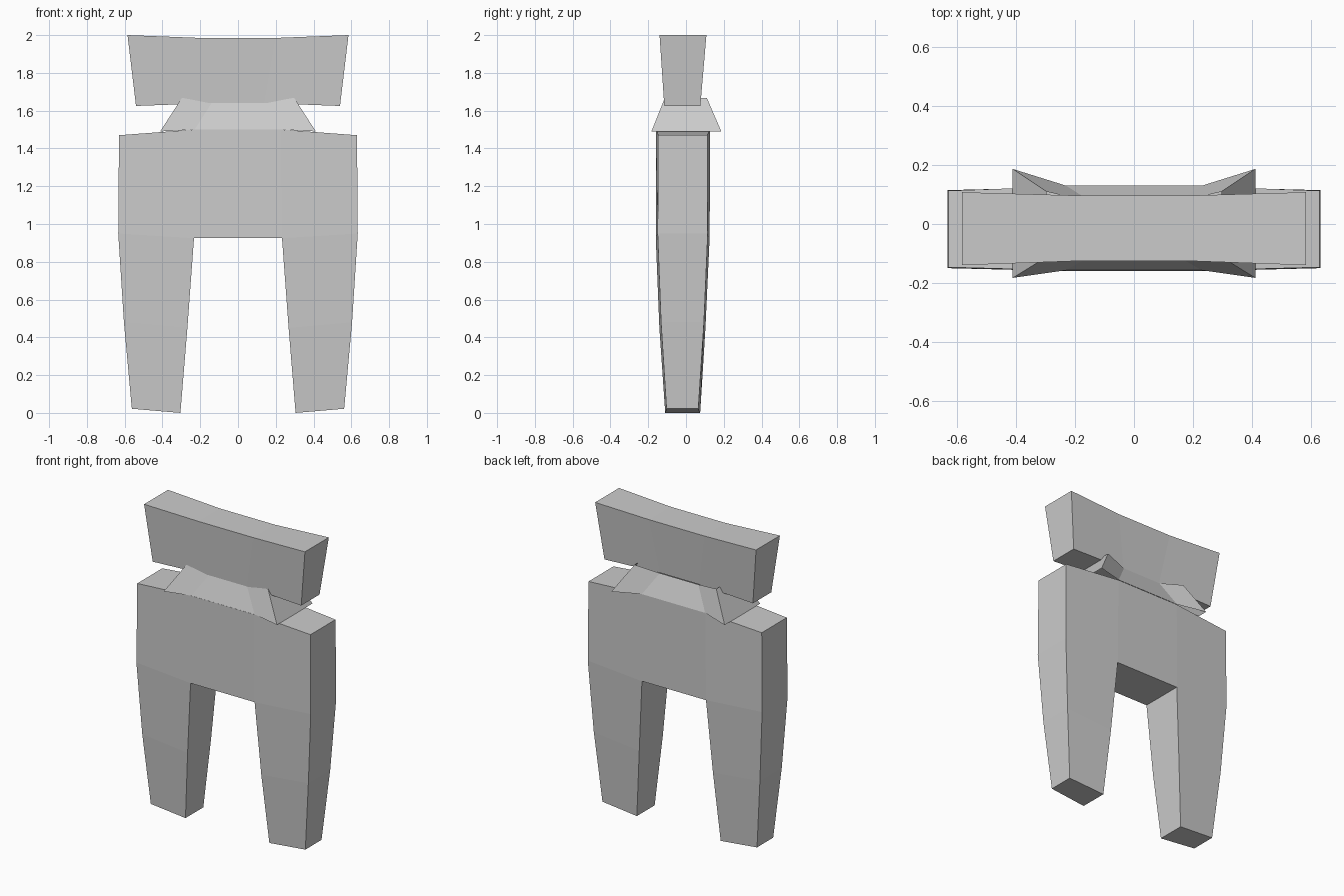
import bpy, bmesh

if "Cube" in bpy.data.objects:
    bpy.data.objects.remove(bpy.data.objects["Cube"])


def finish(name, bm):
    bmesh.ops.recalc_face_normals(bm, faces=bm.faces)
    mesh = bpy.data.meshes.new(name)
    bm.to_mesh(mesh)
    bm.free()
    obj = bpy.data.objects.new(name, mesh)
    bpy.context.collection.objects.link(obj)
    mirror = obj.modifiers.new("mirror", 'MIRROR')
    mirror.use_clip = True
    return obj


def slab(name, points, panels):
    """Right half of a slab: points are (x, z, front y, back y), panels index them.
    Outline edges are walled, except those on the x = 0 mirror plane."""
    bm = bmesh.new()
    front = [bm.verts.new((x, yf, z)) for x, z, yf, yb in points]
    back = [bm.verts.new((x, yb, z)) for x, z, yf, yb in points]
    edges = [(p[i], p[(i + 1) % len(p)]) for p in panels for i in range(len(p))]
    for p in panels:
        bm.faces.new([front[i] for i in p])
        bm.faces.new([back[i] for i in reversed(p)])
    for a, b in edges:
        on_plane = points[a][0] == 0 and points[b][0] == 0
        if (b, a) not in edges and not on_plane:
            bm.faces.new((front[b], front[a], back[a], back[b]))
    return finish(name, bm)


# Torso and tapering legs
slab("torso_and_legs", [
    (0, 1.50, -.158, .128), (.23, 1.50, -.158, .128), (.63, 1.47, -.147, .113),
    (0, .925, -.16, .125), (.233, .925, -.16, .125), (.634, .95, -.150, .115),
    (.268, .45, -.141, .103), (.604, .48, -.132, .095),
    (.305, 0, -.11, .075), (.562, .022, -.103, .065),
], [(0, 3, 4, 1), (1, 4, 5, 2), (4, 6, 7, 5), (6, 8, 9, 7)])

# Wide curved head block
slab("head", [
    (0, 1.985, -.126, .097), (.2, 1.985, -.126, .097), (.585, 2.0, -.14, .108),
    (0, 1.64, -.106, .068), (.14, 1.64, -.106, .068), (.54, 1.625, -.115, .076),
], [(0, 3, 4, 1), (1, 4, 5, 2)])

# Flared collar: open band with pointed corners
low = [(0, -.157, 1.50), (.23, -.157, 1.50), (.412, -.183, 1.49),
       (.412, .187, 1.49), (.23, .13, 1.50), (0, .13, 1.50)]
high = [(0, -.105, 1.64), (.14, -.105, 1.64), (.297, -.112, 1.668),
        (.297, .11, 1.668), (.14, .072, 1.64), (0, .072, 1.64)]
bm = bmesh.new()
lv = [bm.verts.new(p) for p in low]
hv = [bm.verts.new(p) for p in high]
for i in range(5):
    bm.faces.new((lv[i], lv[i + 1], hv[i + 1], hv[i]))
finish("collar", bm)
